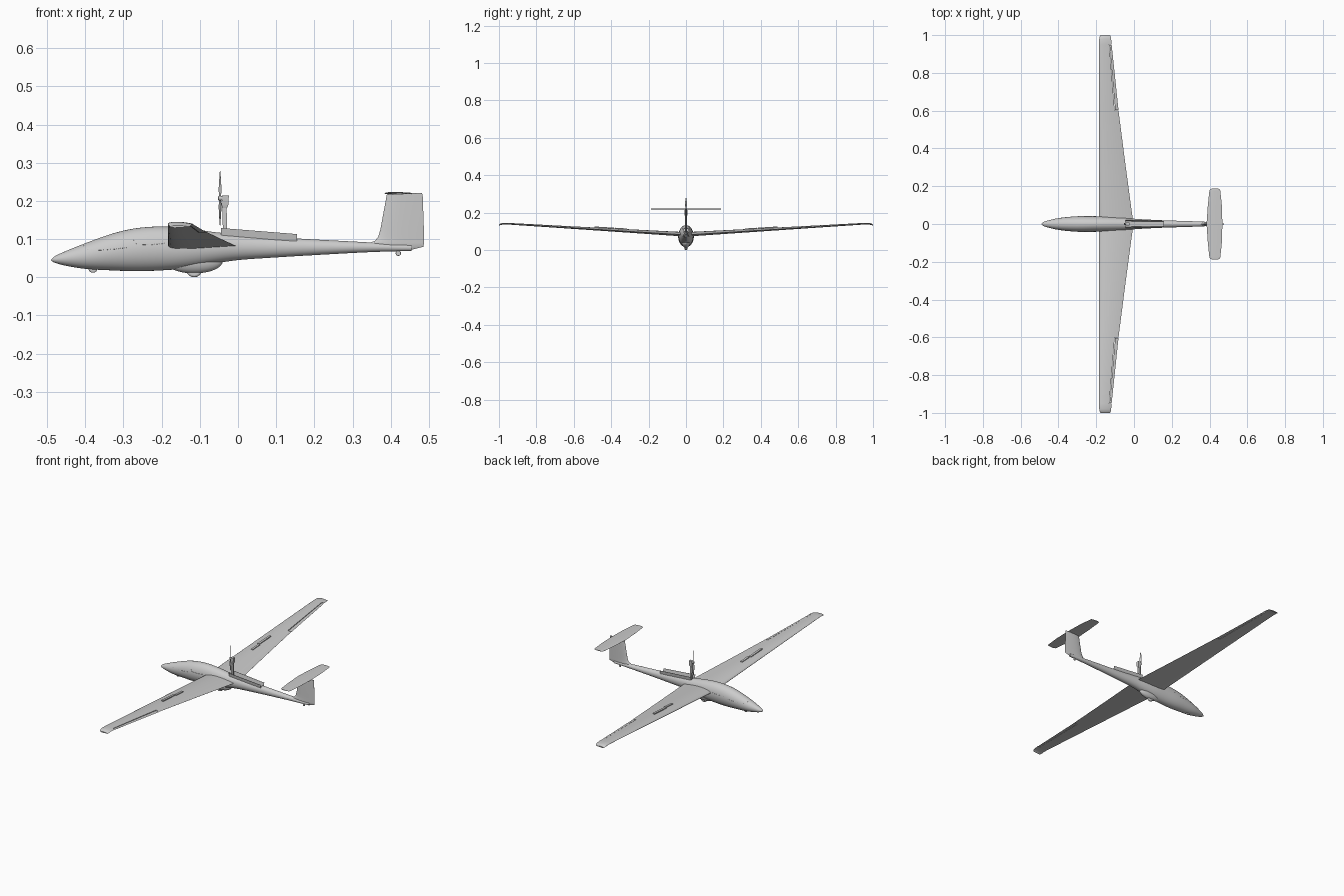
import bpy, bmesh, math
from mathutils import Vector, Matrix

if "Cube" in bpy.data.objects:
    bpy.data.objects.remove(bpy.data.objects["Cube"], do_unlink=True)


def activate(obj):
    bpy.ops.object.select_all(action='DESELECT')
    obj.select_set(True)
    bpy.context.view_layer.objects.active = obj


def smooth(obj, angle=35):
    activate(obj)
    bpy.ops.object.shade_smooth_by_angle(angle=math.radians(angle))


def loft(name, rings, mirror=False):
    """Skin closed rings of points, cap both ends, optionally mirror across y."""
    bm = bmesh.new()
    loops = [[bm.verts.new(p) for p in ring] for ring in rings]
    for a, b in zip(loops, loops[1:]):
        for i in range(len(a)):
            j = (i + 1) % len(a)
            bm.faces.new((a[i], a[j], b[j], b[i]))
    bm.faces.new(loops[0])
    bm.faces.new(loops[-1])
    bmesh.ops.remove_doubles(bm, verts=bm.verts, dist=1e-6)
    bmesh.ops.recalc_face_normals(bm, faces=bm.faces)
    mesh = bpy.data.meshes.new(name)
    bm.to_mesh(mesh)
    bm.free()
    obj = bpy.data.objects.new(name, mesh)
    bpy.context.collection.objects.link(obj)
    smooth(obj)
    if mirror:
        mod = obj.modifiers.new("Mirror", 'MIRROR')
        mod.use_axis = (False, True, False)
        mod.use_clip = True
    return obj


def airfoil(le, te, thick, camber=0.0, lo=0.0, hi=1.0, steps=14):
    """Section as (chord position, offset) pairs; lo and hi cut the chord."""
    def point(u, side):
        u = min(max(u, lo), hi)
        t = 5 * thick * (.2969 * math.sqrt(u) - .126 * u - .3516 * u**2
                         + .2843 * u**3 - .1015 * u**4)
        return (le + u * (te - le),
                (te - le) * (side * t + camber * 4 * u * (1 - u)))
    us = [(1 - math.cos(math.pi * i / steps)) / 2 for i in range(steps + 1)]
    return ([point(u, 1) for u in reversed(us)] + [point(u, -1) for u in us[1:]])


# Fuselage stations: x, top, bottom, half width
STATIONS = [
    (-.49, .046, .044, .001), (-.48, .055, .038, .010), (-.45, .069, .030, .020),
    (-.40, .089, .022, .031), (-.33, .114, .018, .039), (-.27, .128, .016, .042),
    (-.20, .133, .018, .041), (-.13, .128, .024, .039), (-.06, .118, .036, .034),
    (0, .113, .045, .028), (.1, .105, .052, .022), (.2, .099, .058, .018),
    (.35, .091, .066, .013), (.455, .085, .069, .007)]


def body_at(x):
    """Smoothly interpolated centre height, half height and half width."""
    n = len(STATIONS)
    k = max(i for i in range(n - 1) if STATIONS[i][0] <= x + 1e-9)
    a, b = STATIONS[k], STATIONS[k + 1]
    p, q = STATIONS[max(k - 1, 0)], STATIONS[min(k + 2, n - 1)]
    d = b[0] - a[0]
    t = (x - a[0]) / d
    top, bottom, width = [
        (2*t**3 - 3*t**2 + 1) * a[c] + (3*t**2 - 2*t**3) * b[c]
        + (t**3 - 2*t**2 + t) * d * (b[c] - p[c]) / (b[0] - p[0])
        + (t**3 - t**2) * d * (q[c] - a[c]) / (q[0] - a[0]) for c in (1, 2, 3)]
    return (top + bottom) / 2, (top - bottom) / 2, width


def body_ring(x, sides=36):
    mid, high, wide = body_at(x)
    angles = [2 * math.pi * i / sides for i in range(sides)]
    return [Vector((x, wide * math.cos(a), mid + high * math.sin(a))) for a in angles]


xs = [a[0] + (b[0] - a[0]) * i / 4
      for a, b in zip(STATIONS, STATIONS[1:]) for i in range(4)]
fuselage = loft("fuselage", [body_ring(x) for x in xs + [STATIONS[-1][0]]])

# Engine bay cut into the spine behind the wing
BAY = ((-.045, .112), (.155, .096))
cutter = loft("bay_cutter", [
    [Vector((x, s * w, z + dz)) for s, dz in ((-1, -.02), (1, -.02), (1, .05), (-1, .05))]
    for (x, z), w in zip(BAY, (.015, .012))])
cutter.hide_render = True
cut = fuselage.modifiers.new("Bay", 'BOOLEAN')
cut.operation, cut.solver, cut.object = 'DIFFERENCE', 'EXACT', cutter
activate(fuselage)
bpy.ops.object.modifier_apply(modifier=cut.name)
bpy.data.objects.remove(cutter, do_unlink=True)
smooth(fuselage)

# Open bay doors
loft("engine_bay_door", [
    [Vector((x, y + w, z + dz)) for y, dz in ((0, -.003), (.0015, -.003), (.005, .017), (.0035, .017))]
    for (x, z), w in zip(BAY, (.0155, .0125))], mirror=True)

# Canopy seams following the body surface
SEAMS = {"front_canopy_seam": [(-.405, .083), (-.395, .072), (-.36, .071), (-.32, .074), (-.29, .078)],
         "rear_canopy_seam": [(-.275, .1), (-.265, .086), (-.23, .085), (-.19, .089)]}
for name, path in SEAMS.items():
    for side, label in ((1, "left_"), (-1, "right_")):
        curve = bpy.data.curves.new(label + name, 'CURVE')
        curve.dimensions = '3D'
        curve.bevel_depth = .0005
        curve.bevel_resolution = 1
        line = curve.splines.new('POLY')
        line.points.add(len(path) - 1)
        for pt, (x, z) in zip(line.points, path):
            mid, high, wide = body_at(x)
            y = wide * math.sqrt(max(0, 1 - ((z - mid) / high) ** 2))
            pt.co = (x, side * y, z, 1)
        bpy.context.collection.objects.link(bpy.data.objects.new(label + name, curve))


# Wings with aileron cut-outs and drooped tips
def wing_height(y):
    return .081 + .062 * y


def wing_ring(y, te, le=-.184, drop=0, **cut):
    z = wing_height(y) - drop
    return [Vector((x, y, z + h)) for x, h in airfoil(le, te, .13, .02, **cut)]


INNER, OUTER = (.6, -.082), (.95, -.118)
loft("wing", [
    wing_ring(0, -.003), wing_ring(.32, -.046), wing_ring(*INNER),
    wing_ring(*INNER, hi=.8), wing_ring(*OUTER, hi=.8), wing_ring(*OUTER),
    wing_ring(.98, -.121, drop=.002), wing_ring(.993, -.123, le=-.182, drop=.006),
    wing_ring(1, -.128, le=-.176, drop=.011)], mirror=True)
loft("aileron", [wing_ring(y + shift, te, drop=.001, lo=.83)
                 for (y, te), shift in zip((INNER, OUTER), (.003, -.003))], mirror=True)

# Airbrake plates on the upper wing
for name, x, span in (("inner_airbrake", -.132, (.315, .38)),
                      ("outer_airbrake", -.138, (.385, .49))):
    loft(name, [[Vector((x + dx, y, wing_height(y) + dz))
                 for dx, dz in ((-.006, 0), (.006, 0), (.006, .015), (-.006, .015))]
                for y in span], mirror=True)

# Fin and rudder: height, leading edge, trailing edge
FIN = [(.071, .36, .45), (.08, .35, .486), (.09, .345, .487), (.095, .358, .487),
       (.105, .367, .487), (.125, .373, .487), (.212, .389, .484), (.221, .391, .482)]
loft("fin", [[Vector((x, h, z)) for x, h in airfoil(le, te, .11)] for z, le, te in FIN])

# Tailplane: span position, leading edge, trailing edge
TAIL = [(0, .384, .468), (.1, .391, .465), (.175, .399, .457), (.183, .402, .455), (.187, .41, .448)]
loft("tailplane", [[Vector((x, y, .22 + h)) for x, h in airfoil(le, te, .08)]
                   for y, le, te in TAIL], mirror=True)


# Wheels and the main wheel fairing
def cylinder(name, radius, depth, location, axis, bevel):
    turn = (math.pi / 2, 0, 0) if axis == 'Y' else (0, math.pi / 2, 0)
    bpy.ops.mesh.primitive_cylinder_add(vertices=32, radius=radius, depth=depth,
                                        location=location, rotation=turn)
    obj = bpy.context.object
    obj.name = name
    mod = obj.modifiers.new("Bevel", 'BEVEL')
    mod.width, mod.segments = bevel, 3
    smooth(obj)


cylinder("nose_wheel", .012, .009, (-.38, 0, .024), 'Y', .003)
cylinder("main_wheel", .021, .014, (-.115, 0, .021), 'Y', .005)
cylinder("tail_wheel", .007, .005, (.42, 0, .063), 'Y', .0015)
bpy.ops.mesh.primitive_uv_sphere_add(segments=32, ring_count=16, location=(-.115, 0, .042))
fairing = bpy.context.object
fairing.name = "wheel_fairing"
fairing.scale = (.075, .022, .032)
smooth(fairing)


# Raised engine mast and engine block: height, centre x, half length, half width
def column(name, levels):
    loft(name, [[Vector((x + sx * a, sy * b, z))
                 for sx, sy in ((-1, -1), (1, -1), (1, 1), (-1, 1))]
                for z, x, a, b in levels])


column("engine_mast", [(.09, -.032, .004, .005), (.15, -.035, .006, .006), (.19, -.035, .005, .005)])
column("engine_block", [(.18, -.035, .006, .005), (.19, -.034, .009, .008), (.214, -.033, .009, .008)])
cylinder("propeller_hub", .006, .012, (-.046, 0, .207), 'X', .002)

# Two-bladed propeller: radius fraction, chord, twist in degrees
for side, name in ((1, "upper_blade"), (-1, "lower_blade")):
    rings = []
    for r, chord, twist in ((.03, .005, 60), (.3, .011, 45), (.7, .01, 25), (1, .004, 15)):
        spin = Matrix.Rotation(math.radians(90 + side * twist), 3, 'Z')
        rings.append([spin @ Vector((x, h, 0)) + Vector((-.047, 0, .207 + side * r * .072))
                      for x, h in airfoil(-chord / 2, chord / 2, .14, steps=8)])
    loft(name, rings)
